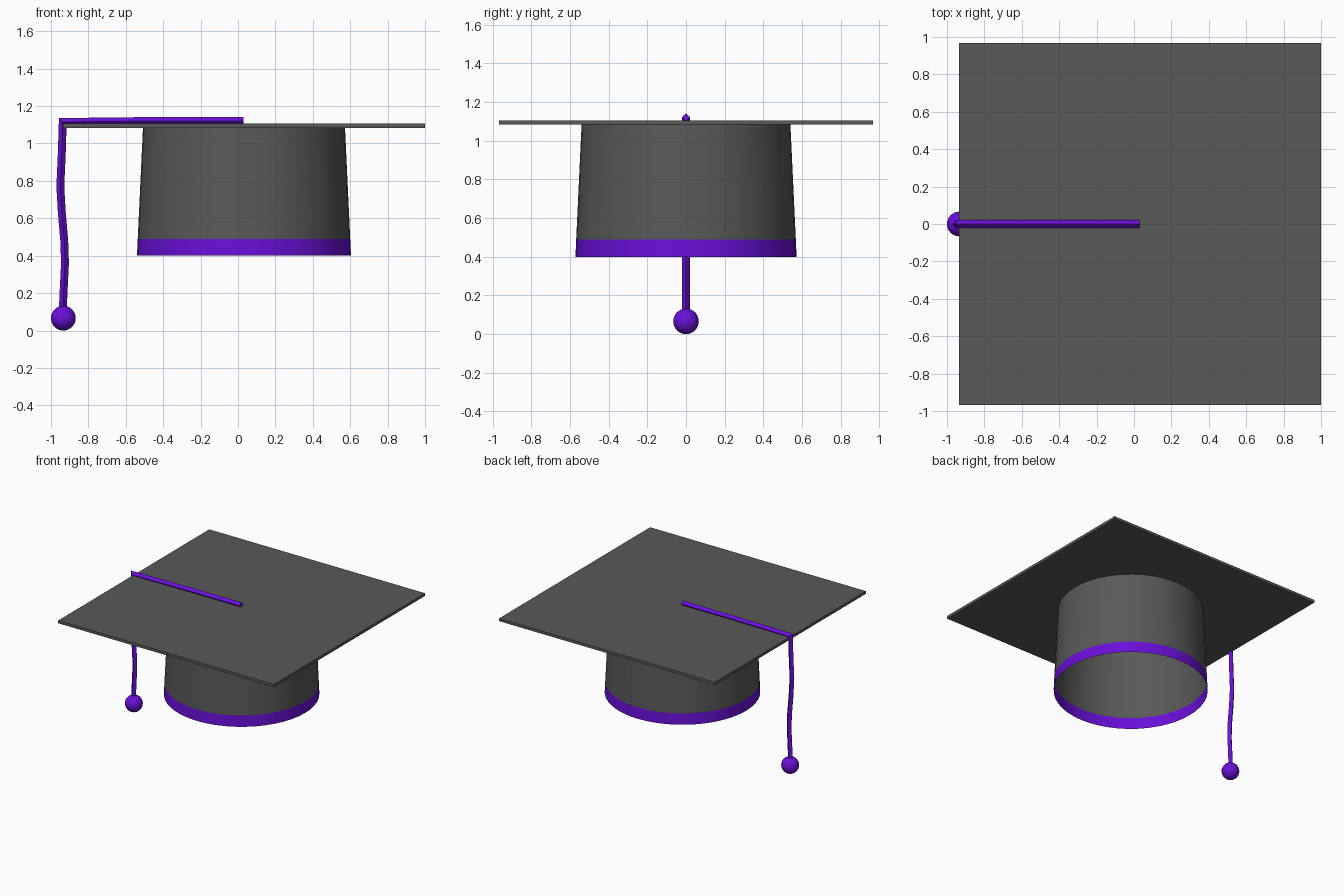
import bpy
import bmesh
import math
from mathutils import Vector

cube = bpy.data.objects.get("Cube")
if cube:
    bpy.data.objects.remove(cube, do_unlink=True)

CX = 0.032       # centre of the board and crown


def material(name, rgb):
    m = bpy.data.materials.new(name)
    m.use_nodes = True
    color = (*rgb, 1.0)
    m.diffuse_color = color
    m.node_tree.nodes["Principled BSDF"].inputs["Base Color"].default_value = color
    return m


grey = material("charcoal cloth", (0.1, 0.1, 0.1))
purple = material("purple trim", (0.14, 0.005, 0.68))


def add_object(name, bm, mats, smooth=False):
    mesh = bpy.data.meshes.new(name)
    bm.to_mesh(mesh)
    bm.free()
    for m in mats:
        mesh.materials.append(m)
    obj = bpy.data.objects.new(name, mesh)
    bpy.context.collection.objects.link(obj)
    if smooth:
        bpy.ops.object.select_all(action="DESELECT")
        obj.select_set(True)
        bpy.context.view_layer.objects.active = obj
        bpy.ops.object.shade_smooth_by_angle(angle=math.radians(40))
    return obj


def bridge(bm, rings):
    """Join successive closed rings of vertices with quads."""
    for a, b in zip(rings, rings[1:]):
        n = len(a)
        for i in range(n):
            j = (i + 1) % n
            bm.faces.new((a[i], a[j], b[j], b[i]))


# Square board
bm = bmesh.new()
bmesh.ops.create_cube(bm, size=1)
bmesh.ops.scale(bm, vec=(1.935, 1.935, 0.022), verts=bm.verts)
bmesh.ops.translate(bm, vec=(CX, 0, 1.095), verts=bm.verts)
add_object("board", bm, [grey])

# Tapered open crown with a coloured band at the rim
bm = bmesh.new()
SIDES = 48
rings = []
for radius, z in ((0.572, 0.4), (0.568, 0.49), (0.54, 1.086)):
    angles = [2 * math.pi * i / SIDES for i in range(SIDES)]
    rings.append([bm.verts.new((CX + radius * math.cos(a), radius * math.sin(a), z))
                  for a in angles])
bridge(bm, rings)
for f in bm.faces:
    f.material_index = 1 if f.calc_center_median().z < 0.49 else 0
add_object("crown", bm, [grey, purple], smooth=True)

# Diamond-section cord, mitred where it folds over the board edge
path = [Vector((x, 0, z)) for x, z in (
    (0.03, 1.121), (-0.4, 1.121), (-0.937, 1.115), (-0.942, 0.95), (-0.95, 0.77),
    (-0.942, 0.63), (-0.929, 0.48), (-0.925, 0.36), (-0.932, 0.22), (-0.937, 0.1))]
R = 0.021
side = Vector((0, R, 0))
bm = bmesh.new()
rings = []
for i, p in enumerate(path):
    d_in = (p - path[max(i - 1, 0)]).normalized()
    d_out = (path[min(i + 1, len(path) - 1)] - p).normalized()
    along = (d_in + d_out).normalized()
    mitre = max(along.dot(d_in), along.dot(d_out))
    normal = Vector((along.z, 0, -along.x)) * R / mitre
    rings.append([bm.verts.new(p + o) for o in (normal, side, -normal, -side)])
bridge(bm, rings)
bm.faces.new(rings[0])
bm.faces.new(rings[-1])
bmesh.ops.recalc_face_normals(bm, faces=bm.faces)
add_object("cord", bm, [purple])

# Ball at the end of the cord
bm = bmesh.new()
bmesh.ops.create_uvsphere(bm, u_segments=32, v_segments=16, radius=0.066)
bmesh.ops.translate(bm, vec=(-0.934, 0, 0.066), verts=bm.verts)
add_object("tassel_ball", bm, [purple], smooth=True)
